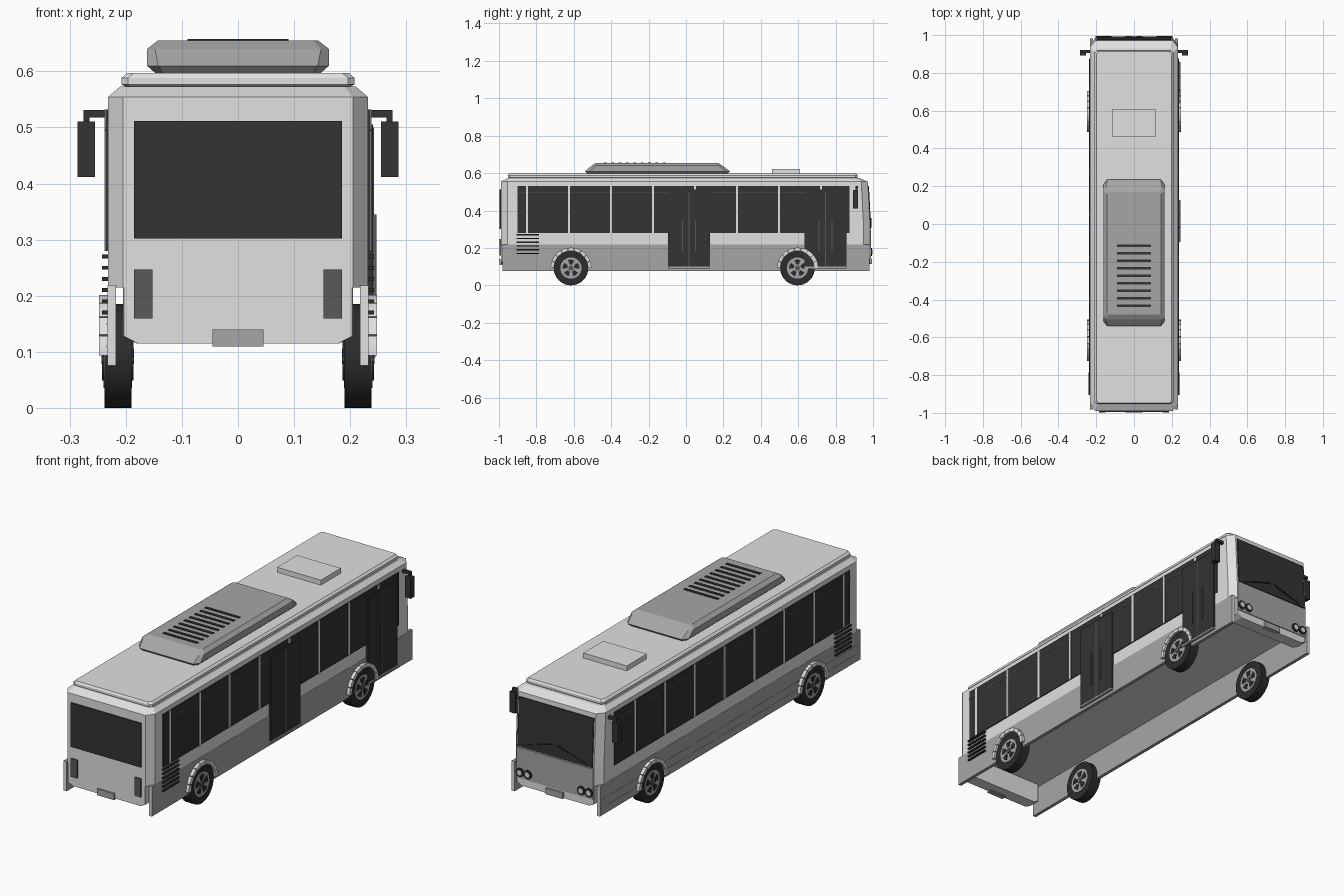
import bpy, bmesh, math
from mathutils import Matrix

if "Cube" in bpy.data.objects:
    bpy.data.objects.remove(bpy.data.objects["Cube"])


def material(name, value):
    m = bpy.data.materials.new(name)
    colour = (value, value, value, 1)
    m.diffuse_color = colour
    m.use_nodes = True
    m.node_tree.nodes["Principled BSDF"].inputs["Base Color"].default_value = colour
    return m


BODY = material("light grey paint", 0.75)
MID = material("mid grey paint", 0.38)
GLASS = material("dark glass", 0.033)
RUBBER = material("black rubber", 0.025)
LAMP = material("dark grey lamp", 0.1)


def finish(name, bm, mat):
    bmesh.ops.recalc_face_normals(bm, faces=bm.faces)
    mesh = bpy.data.meshes.new(name)
    bm.to_mesh(mesh)
    bm.free()
    mesh.materials.append(mat)
    obj = bpy.data.objects.new(name, mesh)
    bpy.context.collection.objects.link(obj)
    return obj


def loft(name, rings, mat):
    """Stack chamfered rectangles: (z, half width, y0, y1, chamfer x, chamfer y)."""
    bm = bmesh.new()
    loops = []
    for z, h, y0, y1, cx, cy in rings:
        pts = [(h, y0 + cy), (h, y1 - cy), (h - cx, y1), (cx - h, y1),
               (-h, y1 - cy), (-h, y0 + cy), (cx - h, y0), (h - cx, y0)]
        loops.append([bm.verts.new((x, y, z)) for x, y in pts])
    for a, b in zip(loops, loops[1:]):
        for i in range(8):
            j = (i + 1) % 8
            bm.faces.new((a[i], a[j], b[j], b[i]))
    bm.faces.new(loops[0][::-1])
    bm.faces.new(loops[-1])
    return finish(name, bm, mat)


def box(name, x, y, z, mat):
    bm = bmesh.new()
    bmesh.ops.create_cube(bm, size=1)
    for v in bm.verts:
        for i, (lo, hi) in enumerate((x, y, z)):
            v.co[i] = lo if v.co[i] < 0 else hi
    return finish(name, bm, mat)


def side_box(name, s, x, y, z, mat):
    return box(name, sorted((s * x[0], s * x[1])), y, z, mat)


def cylinder(name, centre, radius, depth, mat, axis="Y", sides=32):
    bm = bmesh.new()
    bmesh.ops.create_cone(bm, cap_ends=True, segments=sides, radius1=radius,
                          radius2=radius, depth=depth)
    turn = Matrix.Rotation(math.pi / 2, 4, axis)
    bmesh.ops.transform(bm, matrix=Matrix.Translation(centre) @ turn, verts=bm.verts)
    obj = finish(name, bm, mat)
    for p in obj.data.polygons:
        p.use_smooth = len(p.vertices) == 4
    return obj


def arc_block(name, centre, x0, x1, r0, r1, a0, a1, mat, steps=3):
    """Solid slice of a ring whose axis runs along x."""
    bm = bmesh.new()
    loops = []
    for k in range(steps + 1):
        a = a0 + (a1 - a0) * k / steps
        loops.append([bm.verts.new((x, centre[0] + r * math.cos(a), centre[1] + r * math.sin(a)))
                      for x, r in ((x0, r0), (x1, r0), (x1, r1), (x0, r1))])
    for a, b in zip(loops, loops[1:]):
        for i in range(4):
            j = (i + 1) % 4
            bm.faces.new((a[i], a[j], b[j], b[i]))
    bm.faces.new(loops[0])
    bm.faces.new(loops[-1][::-1])
    return finish(name, bm, mat)


# Body shell, low front and rear bumpers, roof cap
loft("body_shell", [(0.215, 0.232, -0.99, 0.985, 0.027, 0.035),
                    (0.3, 0.232, -0.99, 0.985, 0.027, 0.035),
                    (0.554, 0.232, -0.99, 0.972, 0.027, 0.035),
                    (0.573, 0.21, -0.955, 0.93, 0.02, 0.02)], BODY)
for name, y0, y1 in (("rear_bumper", -0.99, -0.93), ("front_bumper", 0.925, 0.985)):
    loft(name, [(0.115, 0.18, y0, y1, 0.002, 0.002),
                (0.128, 0.205, y0, y1, 0.002, 0.002),
                (0.217, 0.205, y0, y1, 0.002, 0.002)], BODY)
loft("roof_cap", [(0.57, 0.195, -0.94, 0.91, 0.01, 0.01),
                  (0.577, 0.208, -0.953, 0.918, 0.012, 0.012),
                  (0.588, 0.208, -0.953, 0.918, 0.012, 0.012),
                  (0.597, 0.198, -0.947, 0.912, 0.012, 0.012)], BODY)

# Roof equipment
loft("roof_unit", [(0.595, 0.145, -0.525, 0.22, 0.012, 0.015),
                   (0.61, 0.162, -0.54, 0.235, 0.02, 0.025),
                   (0.64, 0.162, -0.505, 0.195, 0.014, 0.018),
                   (0.655, 0.143, -0.48, 0.17, 0.01, 0.01)], MID)
for i in range(9):
    y = -0.432 + i * 0.0395
    box("roof_vent_slat", (-0.09, 0.09), (y - 0.007, y + 0.007), (0.65, 0.658), GLASS)
box("roof_hatch", (-0.115, 0.115), (0.46, 0.61), (0.59, 0.621), BODY)

# Rear end
box("rear_window", (-0.185, 0.185), (-0.996, -0.98), (0.302, 0.512), GLASS)
box("rear_plate", (-0.045, 0.045), (-0.998, -0.97), (0.11, 0.14), MID)
for s in (1, -1):
    side_box("rear_lamp", s, (0.152, 0.185), (-0.997, -0.985), (0.16, 0.247), LAMP)

# Front end
loft("windshield", [(0.302, 0.198, 0.94, 0.99, 0.001, 0.001),
                    (0.532, 0.198, 0.94, 0.978, 0.001, 0.001)], GLASS)
box("front_panel", (-0.203, 0.203), (0.98, 0.989), (0.15, 0.296), MID)
box("front_plate", (-0.045, 0.045), (0.97, 0.995), (0.114, 0.143), MID)
for s in (1, -1):
    for x in (0.141, 0.182):
        cylinder("headlamp_ring", (s * x, 0.987, 0.179), 0.021, 0.014, RUBBER, "X", 20)
        cylinder("headlamp_lens", (s * x, 0.988, 0.179), 0.012, 0.016, BODY, "X", 16)
    wiper = box("wiper", (-0.08, 0.08), (-0.003, 0.003), (-0.002, 0.002), RUBBER)
    wiper.location = (s * 0.09, 0.99, 0.335)
    wiper.rotation_euler = (0, s * 0.3, 0)

# Sides: skirts, windows, louvres and mirrors
pillars = [-0.85 + i * 0.2245 for i in range(8)]
for s in (1, -1):
    skirt = side_box("side_skirt", s, (0.217, 0.233), (-0.982, 0.982), (0.076, 0.218), MID)
    skirt.data.materials.append(BODY)
    for p in skirt.data.polygons:
        p.material_index = int(abs(p.normal.y) > 0.5)
    side_box("side_windows", s, (0.225, 0.236), (-0.9, 0.875), (0.28, 0.532), GLASS)
    side_box("window_rail", s, (0.23, 0.237), (-0.9, 0.875), (0.493, 0.497), LAMP)
    for i, y in enumerate(pillars):
        bottom = 0.512 if s > 0 and i in (4, 7) else 0.28
        side_box("window_pillar", s, (0.23, 0.238), (y - 0.006, y + 0.006),
                 (bottom, 0.532), BODY)
    for i in range(6):
        z = 0.17 + i * 0.02
        side_box("louvre_slat", s, (0.228, 0.242), (-0.905, -0.785),
                 (z - 0.0035, z + 0.0035), RUBBER)
    side_box("mirror_arm", s, (0.2, 0.275), (0.905, 0.92), (0.518, 0.531), GLASS)
    side_box("mirror_stem", s, (0.265, 0.275), (0.907, 0.918), (0.5, 0.525), GLASS)
    side_box("mirror", s, (0.255, 0.286), (0.893, 0.92), (0.412, 0.511), GLASS)

# Street side skirt seams
for z in (0.11, 0.15):
    side_box("skirt_seam", -1, (0.23, 0.234), (-0.98, 0.98), (z - 0.002, z + 0.002), MID)

# Passenger doors
for y0 in (-0.096, 0.634):
    y1 = y0 + 0.224
    mid = (y0 + y1) / 2
    box("door_panel", (0.225, 0.241), (y0, y1), (0.1, 0.505), GLASS)
    box("door_sill", (0.225, 0.245), (y0, y1), (0.09, 0.1), MID)
    box("door_seam", (0.23, 0.242), (mid - 0.002, mid + 0.002), (0.1, 0.5), LAMP)
    for d in (-0.034, 0.034):
        box("door_handle", (0.235, 0.247), (mid + d - 0.003, mid + d + 0.003), (0.18, 0.345), LAMP)

# Wheels with rims on both faces, and segmented arches
R = 0.0925
for s in (1, -1):
    for y in (-0.615, 0.596):
        cylinder("tyre", (s * 0.214, y, R), R, 0.048, RUBBER, sides=40)
        cylinder("wheel_rim", (s * 0.214, y, R), 0.057, 0.051, MID)
        cylinder("wheel_hub", (s * 0.214, y, R), 0.014, 0.058, LAMP, sides=16)
        for i in range(5):
            a = math.pi / 2 + i * math.tau / 5
            arc_block("rim_opening", (y, R), s * 0.186, s * 0.242, 0.02, 0.045,
                      a - 0.36, a + 0.36, RUBBER)
        for i in range(9):
            a = i * math.pi / 9
            arc_block("wheel_arch", (y, R), s * 0.225, s * 0.248, 0.091, 0.109,
                      a + 0.012, a + math.pi / 9 - 0.012, BODY)
